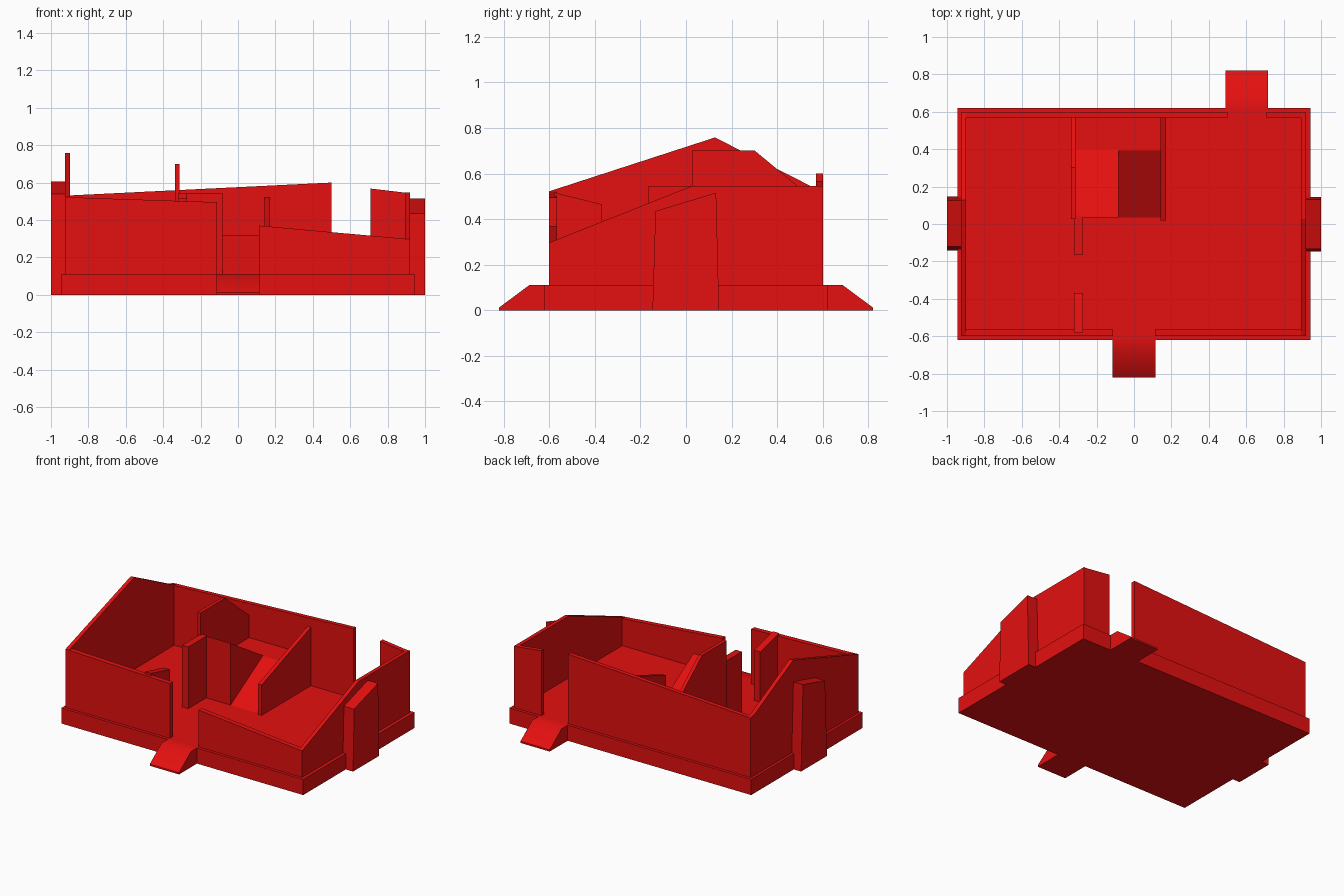
import bpy
import math

cube = bpy.data.objects.get("Cube")
if cube:
    bpy.data.objects.remove(cube, do_unlink=True)

red = bpy.data.materials.new("red")
red.use_nodes = True
red.diffuse_color = (0.78, 0.005, 0.005, 1)
red.node_tree.nodes["Principled BSDF"].inputs["Base Color"].default_value = red.diffuse_color

FLOOR = 0.11   # top of the plinth
SINK = 0.10    # walls start just inside the plinth


def prism(name, axis, lo, hi, profile):
    """Extrude a profile along x (points are y, z) or along y (points are x, z)."""
    def place(t, p):
        return (t, p[0], p[1]) if axis == "x" else (p[0], t, p[1])
    n = len(profile)
    verts = [place(t, p) for t in (lo, hi) for p in profile]
    faces = [list(range(n)), list(range(n, 2 * n))]
    faces += [[i, (i + 1) % n, n + (i + 1) % n, n + i] for i in range(n)]
    mesh = bpy.data.meshes.new(name)
    mesh.from_pydata(verts, [], faces)
    mesh.materials.append(red)
    obj = bpy.data.objects.new(name, mesh)
    bpy.context.collection.objects.link(obj)
    # consistent outward normals
    import bmesh
    bm = bmesh.new()
    bm.from_mesh(mesh)
    bmesh.ops.recalc_face_normals(bm, faces=bm.faces)
    bm.to_mesh(mesh)
    bm.free()
    return obj


def wall(name, axis, lo, hi, top):
    """Upright wall whose top edge follows the given points."""
    return prism(name, axis, lo, hi, [(top[0][0], SINK)] + top + [(top[-1][0], SINK)])


# Plinth
prism("plinth", "y", -0.62, 0.62, [(-0.943, 0), (0.943, 0), (0.943, FLOOR), (-0.943, FLOOR)])

# Entrance ramps at the two doorways
for name, x, side in (("front_ramp", 0.0, -1), ("back_ramp", 0.603, 1)):
    ramp = prism(name, "x", x - 0.114, x + 0.114,
                 [(side * 0.6, 0), (side * 0.82, 0), (side * 0.82, 0.012),
                  (side * 0.688, FLOOR), (side * 0.6, FLOOR)])
    ramp.data.shade_smooth()
    ramp.data.set_sharp_from_angle(angle=math.radians(40))

# Outer walls
wall("front_wall_right", "y", -0.6, -0.565, [(-0.925, 0.522), (-0.112, 0.495)])
wall("front_wall_left", "y", -0.6, -0.565, [(0.112, 0.37), (0.92, 0.297)])
wall("back_wall_right", "y", 0.57, 0.6, [(-0.925, 0.53), (0.5, 0.6)])
wall("back_wall_left", "y", 0.57, 0.6, [(0.708, 0.568), (0.92, 0.543)])
wall("right_end_wall", "x", -0.925, -0.897,
     [(-0.6, 0.522), (0.127, 0.758), (0.553, 0.542), (0.6, 0.53)])
wall("left_end_wall", "x", 0.893, 0.92, [(-0.6, 0.297), (0.027, 0.546), (0.6, 0.546)])

# Tapered end buttresses
prism("right_buttress", "x", -1, -0.91, [(-0.142, 0), (-0.12, 0.54), (0.125, 0.605), (0.146, 0)])
prism("left_buttress", "x", 0.91, 1, [(-0.147, 0), (-0.134, 0.435), (0.132, 0.516), (0.145, 0)])

# Partition walls
wall("partition_front", "x", -0.32, -0.272, [(-0.58, 0.517), (-0.37, 0.465)])
wall("partition_middle", "x", -0.32, -0.272, [(-0.165, 0.545), (0.045, 0.545)])
wall("partition_tall", "x", -0.336, -0.312, [(0.027, 0.7), (0.302, 0.7), (0.58, 0.47)])
wall("stair_side_wall", "x", 0.143, 0.17, [(0.02, 0.325), (0.58, 0.525)])

# Half-turn stair: lower flight, landing, upper flight
wall("lower_flight", "x", -0.082, 0.15, [(0.035, FLOOR), (0.392, 0.32), (0.4, 0.32)])
wall("landing", "x", -0.32, 0.15, [(0.392, 0.32), (0.58, 0.32)])
wall("upper_flight", "x", -0.32, -0.082, [(0.035, 0.545), (0.4, 0.32)])
